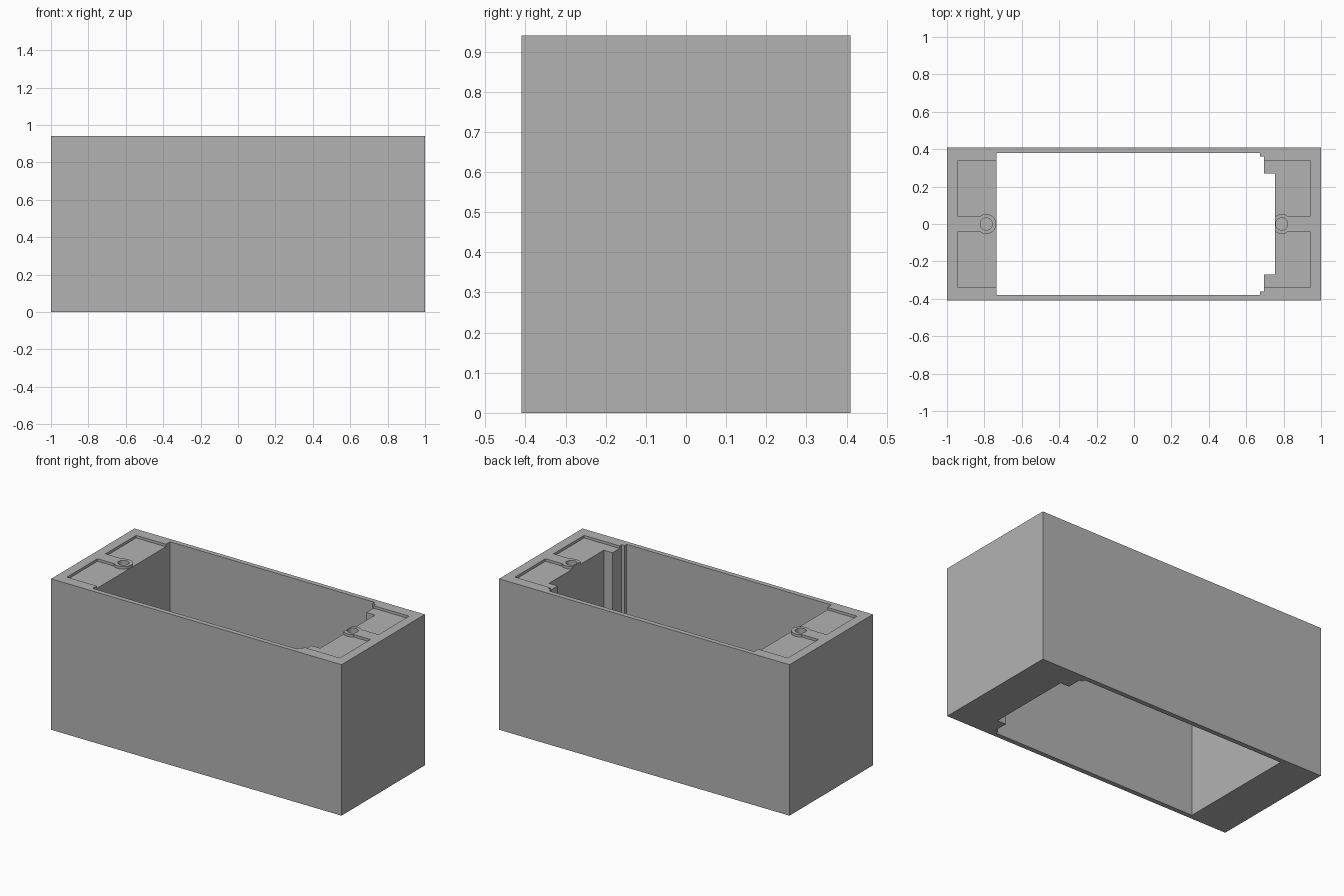
import bpy
import bmesh
import math

if "Cube" in bpy.data.objects:
    bpy.data.objects.remove(bpy.data.objects["Cube"], do_unlink=True)

HALF_X, HALF_Y, HEIGHT = 1.0, 0.41, 0.94
POCKET_DEPTH, HOLE_DEPTH = 0.016, 0.25
SCREW_X, HOLE_R, BOSS_R, RIB_HALF = 0.79, 0.032, 0.053, 0.04

grey = bpy.data.materials.new("plain grey")
grey.use_nodes = True
grey.diffuse_color = (0.45, 0.45, 0.45, 1)
grey.node_tree.nodes["Principled BSDF"].inputs["Base Color"].default_value = grey.diffuse_color


def prism(name, outline, low, high):
    """Extrude a flat outline from low to high."""
    bm = bmesh.new()
    face = bm.faces.new([bm.verts.new((x, y, low)) for x, y in outline])
    top = bmesh.ops.extrude_face_region(bm, geom=[face])["geom"]
    for v in top:
        if isinstance(v, bmesh.types.BMVert):
            v.co.z = high
    bmesh.ops.recalc_face_normals(bm, faces=bm.faces)
    mesh = bpy.data.meshes.new(name)
    bm.to_mesh(mesh)
    bm.free()
    mesh.materials.append(grey)
    obj = bpy.data.objects.new(name, mesh)
    bpy.context.collection.objects.link(obj)
    return obj


def rectangle(x0, x1, half_y):
    return [(x0, -half_y), (x1, -half_y), (x1, half_y), (x0, half_y)]


def arc(cx, radius, start, end, steps):
    angles = [start + (end - start) * i / steps for i in range(steps + 1)]
    return [(cx + radius * math.cos(a), radius * math.sin(a)) for a in angles]


def cut(target, cutter):
    """Subtract the cutter, then remove it."""
    mod = target.modifiers.new("cut", "BOOLEAN")
    mod.operation = "DIFFERENCE"
    mod.solver = "EXACT"
    mod.object = cutter
    bpy.context.view_layer.objects.active = target
    bpy.ops.object.modifier_apply(modifier=mod.name)
    bpy.data.objects.remove(cutter, do_unlink=True)


# Outer block
body = prism("box_body", rectangle(-HALF_X, HALF_X, HALF_Y), 0, HEIGHT)

# Shallow end pockets, each leaving a rib and a round screw boss
for side in (-1, 1):
    pocket = prism("pocket_cutter", rectangle(*sorted((side * 0.65, side * 0.94)), 0.34),
                   HEIGHT - POCKET_DEPTH, HEIGHT + 0.1)
    bend = math.asin(RIB_HALF / BOSS_R)
    keyhole = [(0.98, -RIB_HALF), (0.98, RIB_HALF)]
    keyhole += arc(SCREW_X, BOSS_R, bend, 2 * math.pi - bend, 32)
    keyhole = [(side * x, y) for x, y in keyhole]
    cut(pocket, prism("boss_cutter", keyhole, HEIGHT - 0.1, HEIGHT + 0.2))
    cut(body, pocket)

# Through cavity with stepped corners at one end
steps = [(-0.735, 0.38), (0.675, 0.38), (0.675, 0.36),
         (0.695, 0.36), (0.695, 0.27), (0.755, 0.27)]
outline = steps + [(x, -y) for x, y in reversed(steps)]
cut(body, prism("cavity_cutter", outline, -0.1, HEIGHT + 0.1))

# Blind screw holes
for side in (-1, 1):
    circle = arc(side * SCREW_X, HOLE_R, 0, 2 * math.pi, 32)[:-1]
    cut(body, prism("hole_cutter", circle, HEIGHT - HOLE_DEPTH, HEIGHT + 0.1))

# Smooth only the round walls
bpy.ops.object.select_all(action="DESELECT")
body.select_set(True)
bpy.context.view_layer.objects.active = body
bpy.ops.object.shade_smooth_by_angle(angle=math.radians(30))
